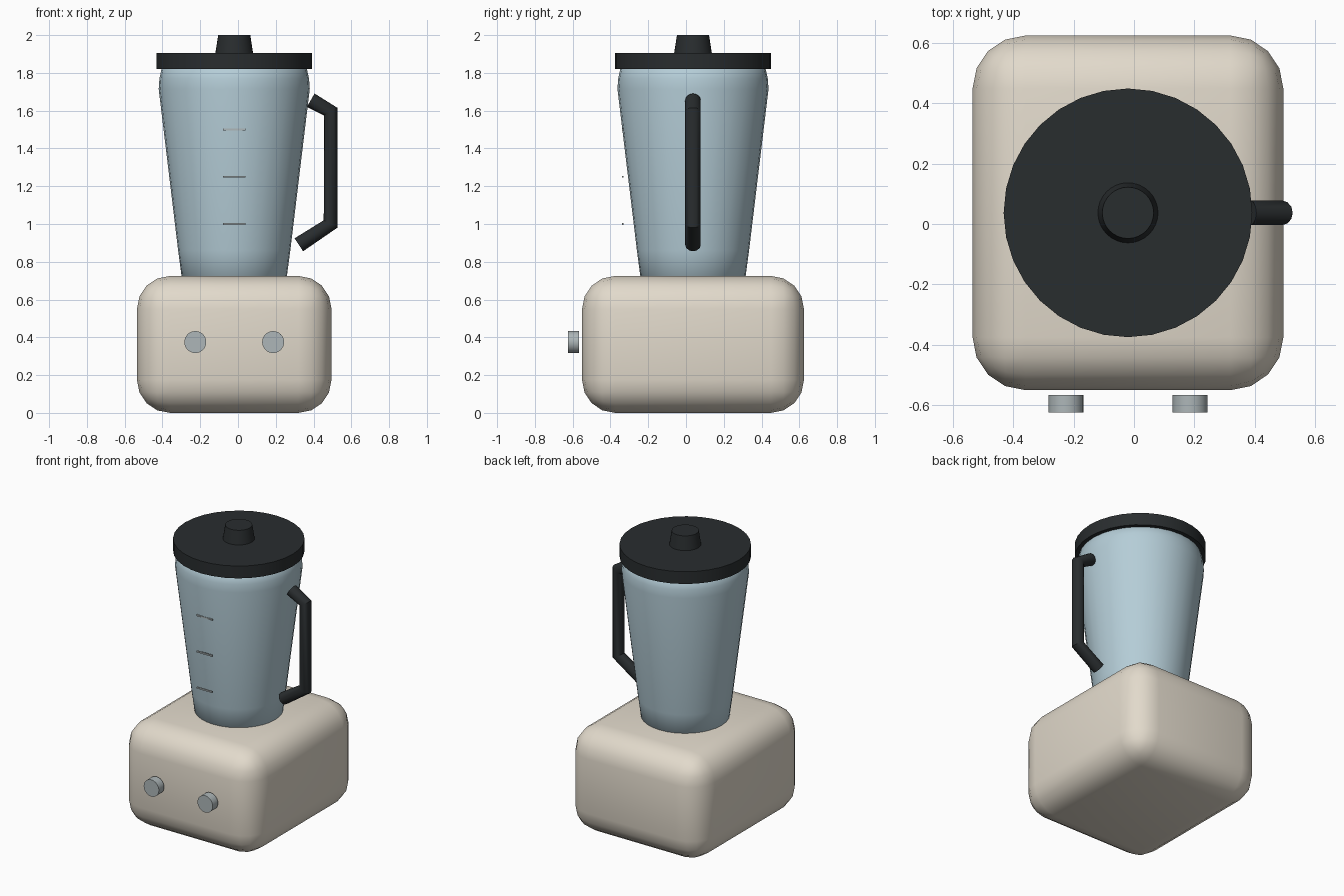
import bpy, bmesh, math
from mathutils import Matrix

if "Cube" in bpy.data.objects:
    bpy.data.objects.remove(bpy.data.objects["Cube"])

CX, CY = -0.02, 0.037   # axis of the jug and base


def material(name, rgb):
    m = bpy.data.materials.new(name)
    m.diffuse_color = (*rgb, 1)
    m.use_nodes = True
    m.node_tree.nodes["Principled BSDF"].inputs["Base Color"].default_value = m.diffuse_color
    return m


CREAM = material("cream", (0.76, 0.70, 0.60))
GLASS = material("pale_blue", (0.46, 0.61, 0.68))
BLACK = material("black", (0.022, 0.026, 0.028))
METAL = material("grey_metal", (0.42, 0.47, 0.48))


def finish(name, bm, mat, angle=35):
    bmesh.ops.recalc_face_normals(bm, faces=bm.faces)
    me = bpy.data.meshes.new(name)
    bm.to_mesh(me)
    bm.free()
    ob = bpy.data.objects.new(name, me)
    bpy.context.collection.objects.link(ob)
    me.materials.append(mat)
    bpy.ops.object.select_all(action='DESELECT')
    bpy.context.view_layer.objects.active = ob
    ob.select_set(True)
    bpy.ops.object.shade_smooth_by_angle(angle=math.radians(angle))
    return ob


def box(name, centre, size, mat, bevel=0, segments=4):
    bm = bmesh.new()
    bmesh.ops.create_cube(bm, size=1, matrix=Matrix.Translation(centre) @ Matrix.Diagonal((*size, 1)))
    if bevel:
        bmesh.ops.bevel(bm, geom=bm.edges[:], offset=bevel, segments=segments,
                        profile=0.5, affect='EDGES')
    return finish(name, bm, mat)


def lathe(name, profile, mat, sides=32, matrix=Matrix.Translation((CX, CY, 0)), angle=35):
    """Closed solid from (radius, height) rings, capped at both ends."""
    bm = bmesh.new()
    rings = []
    for r, z in profile:
        rings.append([bm.verts.new((r * math.cos(2 * math.pi * i / sides),
                                    r * math.sin(2 * math.pi * i / sides), z))
                      for i in range(sides)])
    for a, b in zip(rings, rings[1:]):
        for i in range(sides):
            j = (i + 1) % sides
            bm.faces.new((a[i], a[j], b[j], b[i]))
    bm.faces.new(rings[0])
    bm.faces.new(rings[-1])
    bm.transform(matrix)
    return finish(name, bm, mat, angle)


# Rounded motor base
box("motor_base", (CX, CY, 0.3625), (1.03, 1.175, 0.725), CREAM, bevel=0.175)

# Tapered jug with softened ends
lathe("jug", [(0.25, 0.70), (0.279, 0.725), (0.297, 0.86), (0.40, 1.715),
              (0.396, 1.77), (0.385, 1.82), (0.35, 1.85)], GLASS, angle=60)

# Lid and its cap
lathe("lid", [(0.412, 1.82), (0.412, 1.905)], BLACK)
lathe("lid_cap", [(0.102, 1.89), (0.085, 2.0)], BLACK)

# Bent tube handle, mitred at the two corners
path = [(0.385, 1.655), (0.49, 1.595), (0.49, 1.0), (0.322, 0.89)]
curve = bpy.data.curves.new("handle_path", 'CURVE')
curve.dimensions = '3D'
curve.bevel_depth = 0.041
curve.bevel_resolution = 4
curve.use_fill_caps = True
spline = curve.splines.new('POLY')
spline.points.add(len(path) - 1)
for p, (x, z) in zip(spline.points, path):
    p.co = (x, CY, z, 1)
tube = bpy.data.objects.new("handle_path", curve)
bpy.context.collection.objects.link(tube)
bm = bmesh.new()
bm.from_mesh(tube.evaluated_get(bpy.context.evaluated_depsgraph_get()).to_mesh())
bmesh.ops.remove_doubles(bm, verts=bm.verts[:], dist=0.0001)
bpy.data.objects.remove(tube)
finish("handle", bm, BLACK)

# Measuring marks on the front of the jug
for i, z in enumerate((1.0, 1.25, 1.5)):
    box(f"measure_mark_{i + 1}", (CX, -0.335, z), (0.12, 0.01, 0.01), METAL)

# Control knobs on the front
for side, sx in (("left", -1), ("right", 1)):
    place = Matrix.Translation((CX + sx * 0.206, -0.567, 0.375)) @ Matrix.Rotation(math.pi / 2, 4, 'X')
    lathe(f"{side}_knob", [(0.058, 0), (0.058, 0.058)], METAL, matrix=place)
